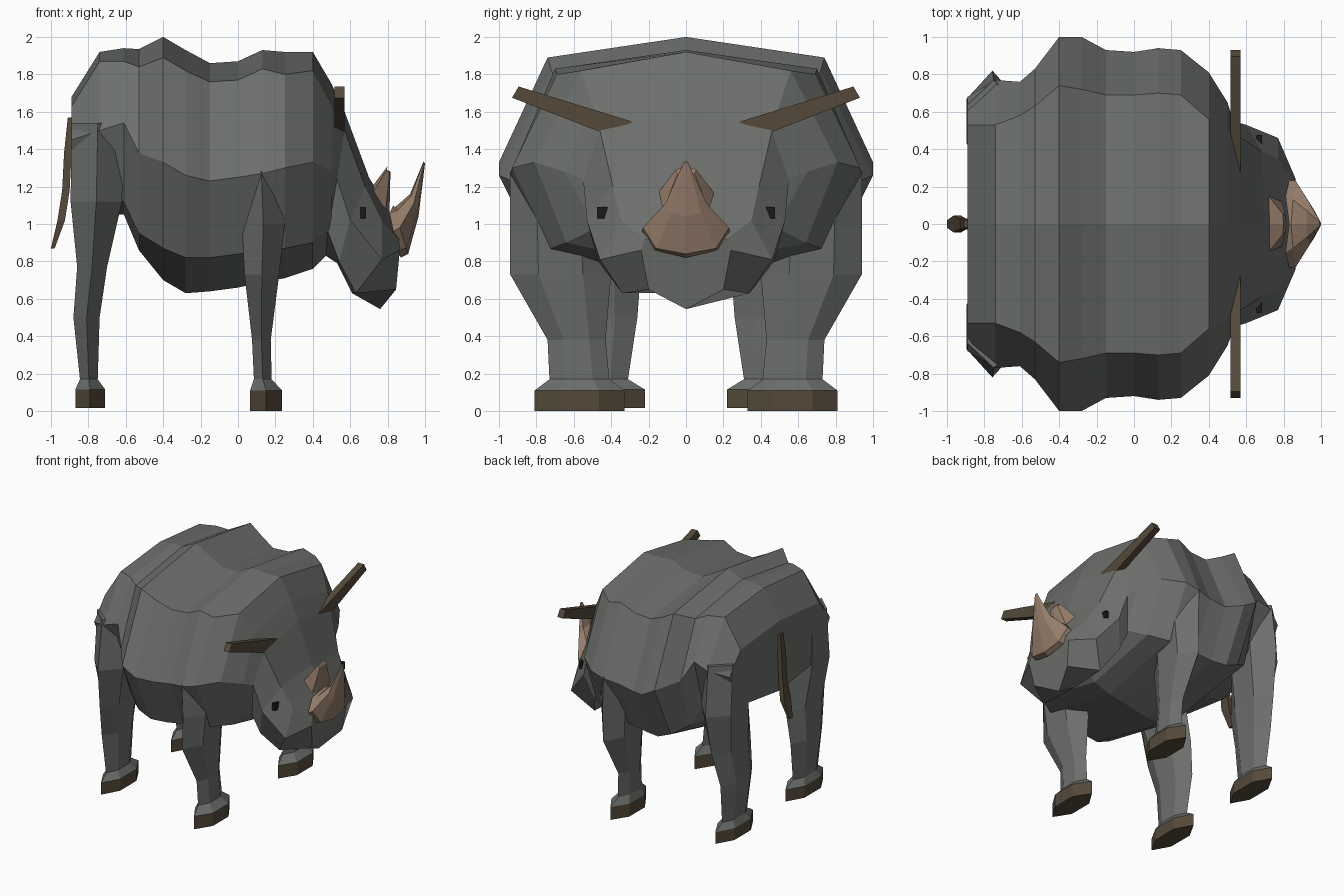
import bpy, bmesh


def material(name, rgb):
    m = bpy.data.materials.new(name)
    m.diffuse_color = (*rgb, 1)
    return m


HIDE = material("hide", (0.15, 0.16, 0.15))
BROWN = material("dark_brown", (0.09, 0.068, 0.042))
HORN = material("horn_tan", (0.30, 0.205, 0.145))
BLACK = material("black", (0.01, 0.01, 0.01))


def loft(name, rings, mat):
    """Skin closed rings of equal point count and cap both ends."""
    bm = bmesh.new()
    vs = [[bm.verts.new(p) for p in r] for r in rings]
    n = len(vs[0])
    for a, b in zip(vs, vs[1:]):
        for i in range(n):
            j = (i + 1) % n
            bm.faces.new((a[i], a[j], b[j], b[i]))
    bm.faces.new(vs[0][::-1])
    bm.faces.new(vs[-1])
    bmesh.ops.recalc_face_normals(bm, faces=bm.faces)
    me = bpy.data.meshes.new(name)
    bm.to_mesh(me)
    bm.free()
    ob = bpy.data.objects.new(name, me)
    me.materials.append(mat)
    bpy.context.collection.objects.link(ob)
    return ob


def mirrored(half):
    """Complete a half ring (top centre to bottom centre) across y = 0."""
    return half + [(x, -y, z) for x, y, z in half[-2:0:-1]]


def pair(name, rings, mat):
    for side, s in (("left", 1), ("right", -1)):
        loft(f"{name}_{side}", [[(x, s * y, z) for x, y, z in r] for r in rings], mat)


def hexagon(x0, x1, y0, y1, z):
    """Horizontal hexagon with its points at the y extremes."""
    d = (y1 - y0) * 0.28
    xm = (x0 + x1) / 2
    return [(xm, y0, z), (x1, y0 + d, z), (x1, y1 - d, z),
            (xm, y1, z), (x0, y1 - d, z), (x0, y0 + d, z)]


# Torso: x, top z, back edge y/z, flank y/z, lower flank y/z, belly z
TORSO = [
    (-0.89, 1.68, 0.53, 1.63, 0.68, 1.45, 0.52, 1.15, 1.08),
    (-0.74, 1.92, 0.53, 1.87, 0.77, 1.50, 0.60, 1.15, 1.05),
    (-0.61, 1.94, 0.58, 1.87, 0.76, 1.54, 0.64, 1.12, 1.05),
    (-0.53, 1.935, 0.63, 1.84, 0.83, 1.38, 0.70, 0.95, 0.86),
    (-0.40, 2.00, 0.74, 1.89, 1.00, 1.33, 0.78, 0.87, 0.70),
    (-0.28, 1.93, 0.72, 1.82, 1.00, 1.26, 0.78, 0.82, 0.63),
    (-0.15, 1.86, 0.69, 1.76, 0.93, 1.23, 0.76, 0.82, 0.64),
    (0.00, 1.87, 0.69, 1.77, 0.92, 1.25, 0.75, 0.84, 0.66),
    (0.13, 1.93, 0.70, 1.83, 0.94, 1.27, 0.74, 0.85, 0.69),
    (0.25, 1.92, 0.69, 1.80, 0.93, 1.30, 0.72, 0.87, 0.71),
    (0.40, 1.92, 0.56, 1.82, 0.81, 1.33, 0.64, 0.90, 0.76),
    (0.50, 1.75, 0.50, 1.64, 0.65, 1.28, 0.48, 0.98, 0.86),
]
rings = [mirrored([(x, 0, t), (x, ya, za), (x, yb, zb), (x, yc, zc), (x, 0, b)])
         for x, t, ya, za, yb, zb, yc, zc, b in TORSO]

# Head: slanted rings continuing the torso down to the muzzle
HEAD = [
    [(.57, 0, 1.60), (.57, .46, 1.50), (.53, .55, 1.24), (.48, .50, .96), (.47, 0, .83)],
    [(.70, 0, 1.25), (.68, .39, 1.20), (.60, .53, 1.02), (.54, .47, .80), (.53, 0, .79)],
    [(.80, 0, 1.08), (.77, .35, 1.02), (.77, .46, .81), (.63, .34, .63), (.61, 0, .63)],
    [(.87, 0, .93), (.86, .22, .92), (.865, .24, .86), (.845, .20, .65), (.76, 0, .545)],
]
loft("body_and_head", rings + [mirrored(h) for h in HEAD], HIDE)

# Legs and hooves: hexagons (x0, x1, y0, y1, z) from the top down
FRONT = [(0.00, 0.25, 0.45, 0.94, 1.28), (0.02, 0.25, 0.42, 0.94, 1.00),
         (0.035, 0.22, 0.40, 0.94, 0.73), (0.075, 0.175, 0.43, 0.74, 0.38),
         (0.085, 0.18, 0.41, 0.73, 0.17), (0.065, 0.235, 0.33, 0.81, 0.11)]
REAR = [(-0.89, -0.61, 0.30, 0.77, 1.54), (-0.895, -0.62, 0.28, 0.82, 1.12),
        (-0.86, -0.70, 0.24, 0.76, 0.77), (-0.88, -0.74, 0.26, 0.69, 0.50),
        (-0.845, -0.75, 0.31, 0.65, 0.17), (-0.87, -0.71, 0.22, 0.73, 0.115)]
for part, rows, ground in (("front", FRONT, 0.0), ("rear", REAR, 0.015)):
    pair(part + "_leg", [hexagon(*r) for r in rows], HIDE)
    sole = rows[-1][:4]
    pair(part + "_hoof", [hexagon(*rows[-1]), hexagon(*sole, ground)], BROWN)

# Ears: flat blades pointing outward
EAR = [(0.28, 1.545), (0.44, 1.485), (0.93, 1.675), (0.895, 1.735)]
pair("ear", [[(x, y, z) for y, z in EAR] for x in (0.515, 0.57)], BROWN)

# Large nose horn
loft("large_horn", [
    mirrored([(.83, 0, 1.10), (.81, .15, 1.06), (.83, .235, .96), (.85, .17, .86), (.87, 0, .82)]),
    mirrored([(.84, 0, 1.09), (.85, .13, 1.07), (.865, .23, .98), (.90, .16, .87), (.91, 0, .84)]),
    mirrored([(.92, 0, 1.16), (.925, .07, 1.15), (.94, .11, 1.11), (.96, .08, 1.06), (.965, 0, 1.04)]),
    mirrored([(.992, 0, 1.335), (.993, .01, 1.335), (.995, .012, 1.33), (.998, .01, 1.325), (1.0, 0, 1.325)]),
], HORN)

# Small horn behind it
loft("small_horn", [
    mirrored([(.71, 0, 1.19), (.72, .15, 1.165), (.79, .12, 1.08), (.81, 0, 1.06)]),
    mirrored([(.80, 0, 1.31), (.795, .055, 1.29), (.81, .045, 1.27), (.815, 0, 1.28)]),
], HORN)

# Eyes: small plates on the sides of the head
EYE = [(0.655, 1.03), (0.685, 1.03), (0.685, 1.09), (0.655, 1.09)]
pair("eye", [[(x, y, z) for x, z in EYE] for y in (0.41, 0.475)], BLACK)

# Tail: thin square tube hanging down
TAIL = [(-0.895, 1.57, 0.015, 0.02), (-0.91, 1.38, 0.02, 0.03), (-0.92, 1.18, 0.02, 0.03),
        (-0.945, 1.02, 0.02, 0.045), (-0.99, 0.87, 0.01, 0.02)]
loft("tail", [[(x - r, -w, z), (x + r, -w, z), (x + r, w, z), (x - r, w, z)]
              for x, z, r, w in TAIL], BROWN)
